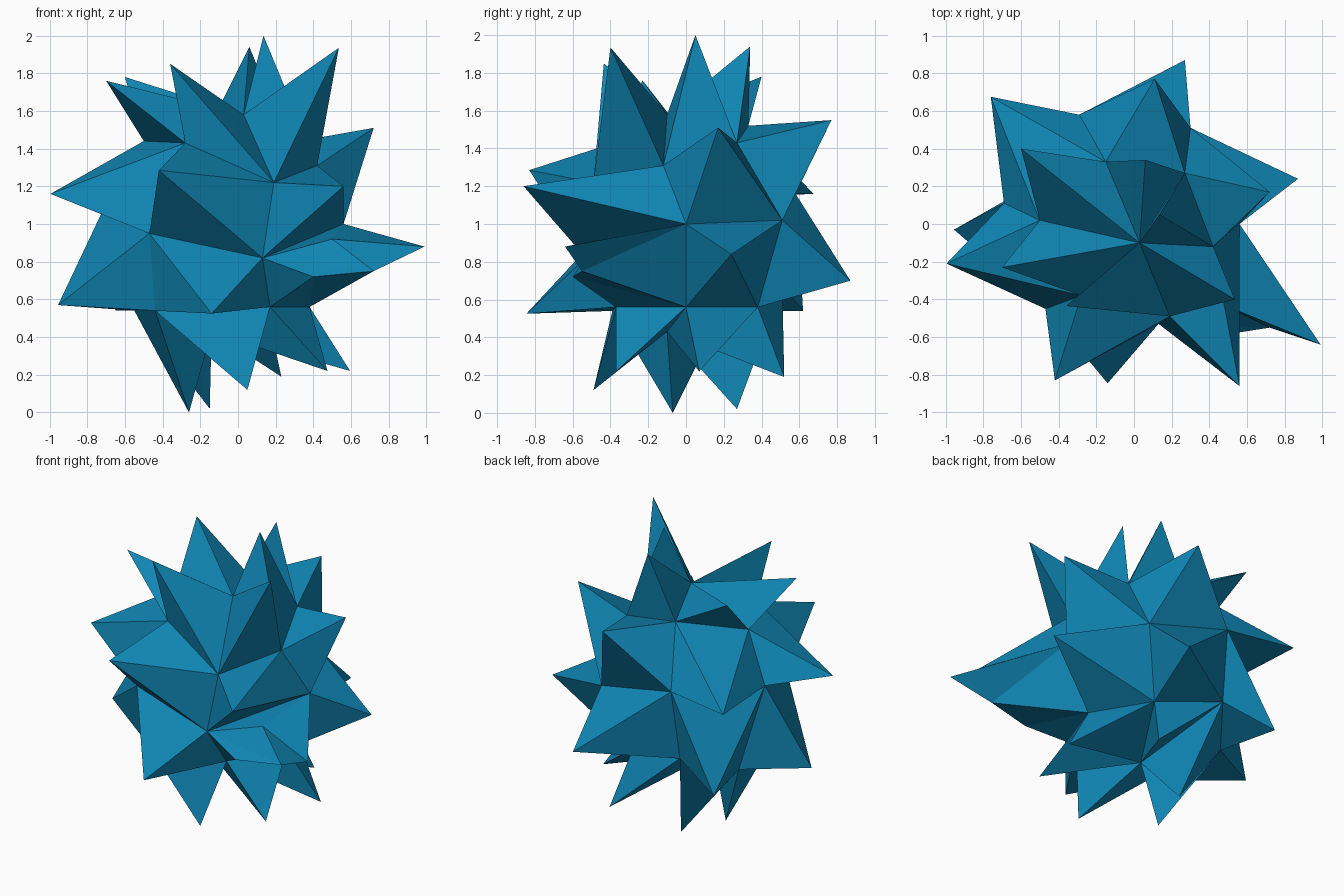
import bpy, bmesh

if "Cube" in bpy.data.objects:
    bpy.data.objects.remove(bpy.data.objects["Cube"])

# Valleys: a low sphere with six sides (pole, three rings, pole)
top_pole, bottom_pole = (.03, -.10, 1.58), (-.14, -.10, .43)
upper = [(.42, -.12, 1.31), (.27, .27, 1.43), (-.15, .33, 1.52),
         (-.50, .02, 1.44), (-.28, -.38, 1.43), (.19, -.49, 1.22)]
middle = [(.56, 0, 1.0), (.30, .51, 1.02), (-.29, .58, 1.16),
          (-.69, .11, 1.13), (-.47, -.45, .95), (.13, -.53, .82)]
lower = [(.38, 0, .56), (.15, .38, .56), (-.31, .51, .67),
         (-.55, .20, .54), (-.44, -.39, .54), (.17, -.37, .56)]

# Spike tips, one per sphere face, going round each band
top_tips = [(.135, .05, 2.0), (.06, .34, 1.94), (-.60, .40, 1.78),
            (-.70, -.23, 1.76), (-.36, -.435, 1.85), (.535, -.40, 1.935)]
upper_tips = [(.72, .17, 1.51), (.11, .77, 1.55), (-.76, .675, 1.16),
              (-.995, -.21, 1.16), (-.42, -.83, 1.285), (.56, -.86, 1.20)]
lower_tips = [(.87, .24, .84), (.27, .87, .70), (-.65, .62, .54),
              (-.955, -.03, .57), (-.14, -.845, .525)]
bottom_tips = [(.595, .07, .22), (.23, .52, .19), (-.15, .27, .02),
               (-.26, -.07, 0), (.05, -.49, .12), (.475, -.37, .22)]

bm = bmesh.new()
verts = lambda pts: [bm.verts.new(p) for p in pts]
top, bottom = verts([top_pole, bottom_pole])
up, mid, low = verts(upper), verts(middle), verts(lower)


def spike(tip, ring):
    """Pyramid from a ring of valley points to one tip."""
    t = bm.verts.new(tip)
    for p, q in zip(ring, ring[1:] + ring[:1]):
        bm.faces.new((p, q, t))


for i in range(6):
    j = (i + 1) % 6
    spike(top_tips[i], [top, up[i], up[j]])
    spike(upper_tips[i], [up[i], mid[i], mid[j], up[j]])
    if i < 5:
        spike(lower_tips[i], [mid[i], low[i], low[j], mid[j]])
    spike(bottom_tips[i], [low[i], bottom, low[j]])

# The long bent spike at the front right
f, a, j, k = mid[5], mid[0], low[0], low[5]
ridge, tip, chin, side = verts([(.50, -.44, .92), (.99, -.64, .88),
                                (.72, -.55, .75), (.40, -.60, .72)])
for tri in [(f, ridge, a), (ridge, tip, a), (a, tip, chin), (a, chin, j),
            (chin, side, j), (j, side, k), (k, side, f), (f, side, chin),
            (f, chin, ridge), (ridge, chin, tip)]:
    bm.faces.new(tri)

bmesh.ops.recalc_face_normals(bm, faces=bm.faces)
mesh = bpy.data.meshes.new("spiky_ball")
bm.to_mesh(mesh)
bm.free()
ball = bpy.data.objects.new("spiky_ball", mesh)
bpy.context.collection.objects.link(ball)

# Blue colour
blue = bpy.data.materials.new("blue")
blue.diffuse_color = (.005, .24, .46, 1)
blue.use_nodes = True
blue.node_tree.nodes["Principled BSDF"].inputs["Base Color"].default_value = blue.diffuse_color
mesh.materials.append(blue)
